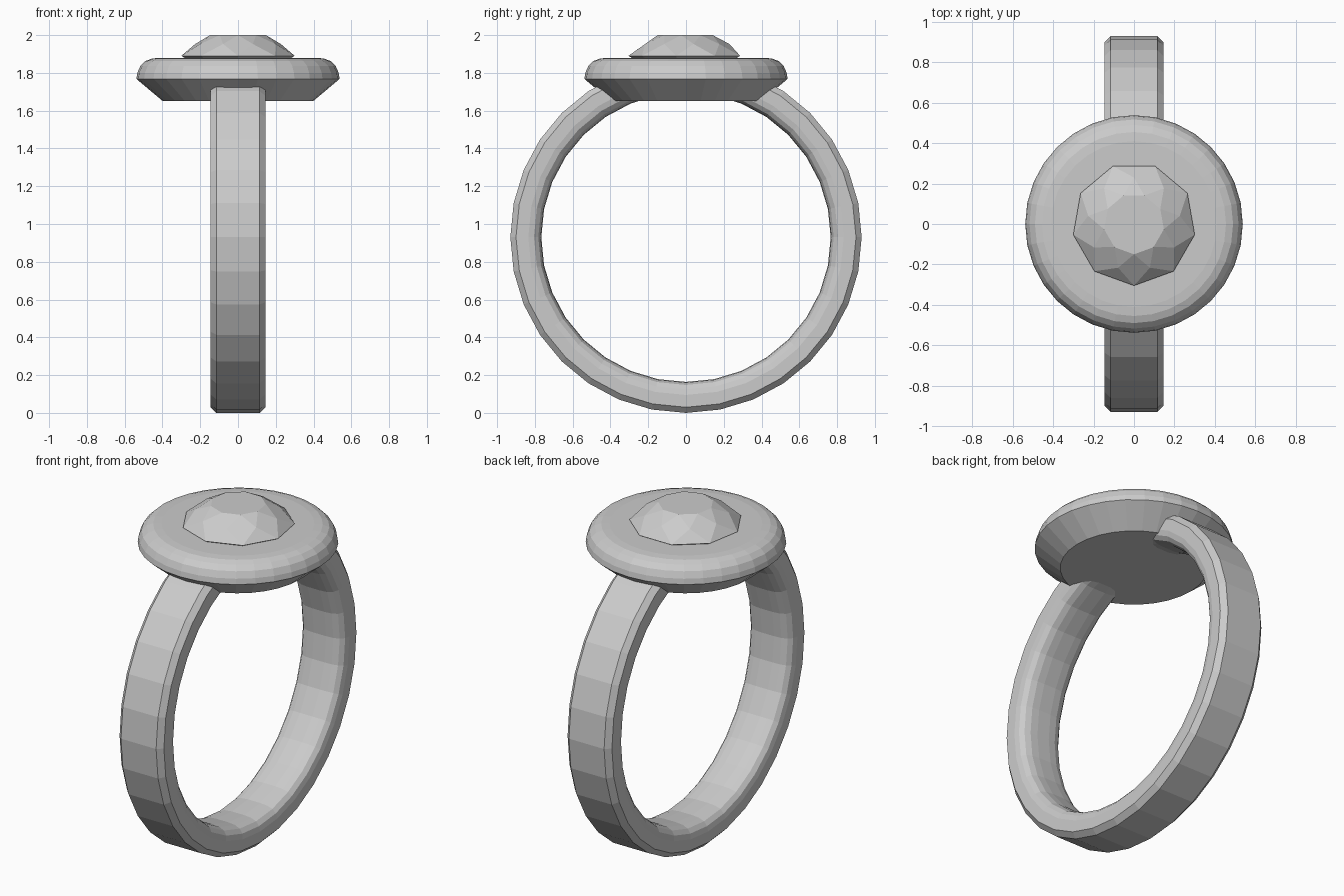
import bpy, bmesh
from math import sin, cos, pi, radians

if "Cube" in bpy.data.objects:
    bpy.data.objects.remove(bpy.data.objects["Cube"])


def finish(name, bm, smooth=None):
    bmesh.ops.remove_doubles(bm, verts=bm.verts, dist=1e-5)
    bmesh.ops.recalc_face_normals(bm, faces=bm.faces)
    me = bpy.data.meshes.new(name)
    bm.to_mesh(me)
    bm.free()
    ob = bpy.data.objects.new(name, me)
    bpy.context.collection.objects.link(ob)
    if smooth:
        bpy.context.view_layer.objects.active = ob
        ob.select_set(True)
        bpy.ops.object.shade_smooth_by_angle(angle=radians(smooth))
        ob.select_set(False)
    return ob


def bridge(bm, a, b):
    n = len(a)
    for i in range(n):
        bm.faces.new((a[i], a[(i + 1) % n], b[(i + 1) % n], b[i]))


SEG = 32

# Band: closed cross-section (x, radius) spun around the x axis
half = [(0.115, 0.93), (0.145, 0.90), (0.145, 0.835), (0.138, 0.805),
        (0.118, 0.782), (0.085, 0.77), (0.04, 0.766)]
section = half + [(-x, r) for x, r in reversed(half)]
bm = bmesh.new()
rings = []
for k in range(SEG):
    a = 2 * pi * k / SEG
    rings.append([bm.verts.new((x, r * cos(a), 0.93 + r * sin(a))) for x, r in section])
for k in range(SEG):
    bridge(bm, rings[k], rings[(k + 1) % SEG])
finish("band", bm)

# Head: round setting turned around z
profile = [(0.40, 1.652), (0.538, 1.768), (0.533, 1.80), (0.517, 1.837),
           (0.49, 1.863), (0.455, 1.876), (0.41, 1.88)]
bm = bmesh.new()
rings = [[bm.verts.new((r * cos(2 * pi * k / SEG), r * sin(2 * pi * k / SEG), z))
          for k in range(SEG)] for r, z in profile]
for a, b in zip(rings, rings[1:]):
    bridge(bm, a, b)
bm.faces.new(rings[0])
bm.faces.new(rings[-1])
finish("setting", bm)

# Gem: nine-sided cut with kite and star facets on the crown
N = 9
bm = bmesh.new()


def gem_ring(r, z, shift=0.0):
    return [bm.verts.new((r * cos(t), r * sin(t), z))
            for t in (-pi / 2 + 2 * pi * (k + shift) / N for k in range(N))]


girdle = gem_ring(0.305, 1.89)
middle = gem_ring(0.23, 1.953, 0.5)
table = gem_ring(0.15, 2.0)
tip = bm.verts.new((0, 0, 1.72))
bm.faces.new(table)
for i in range(N):
    j = (i + 1) % N
    bm.faces.new((girdle[i], girdle[j], middle[i]))
    bm.faces.new((girdle[i], middle[i], table[i], middle[i - 1]))
    bm.faces.new((middle[i], table[j], table[i]))
    bm.faces.new((girdle[j], girdle[i], tip))
finish("gem", bm)
